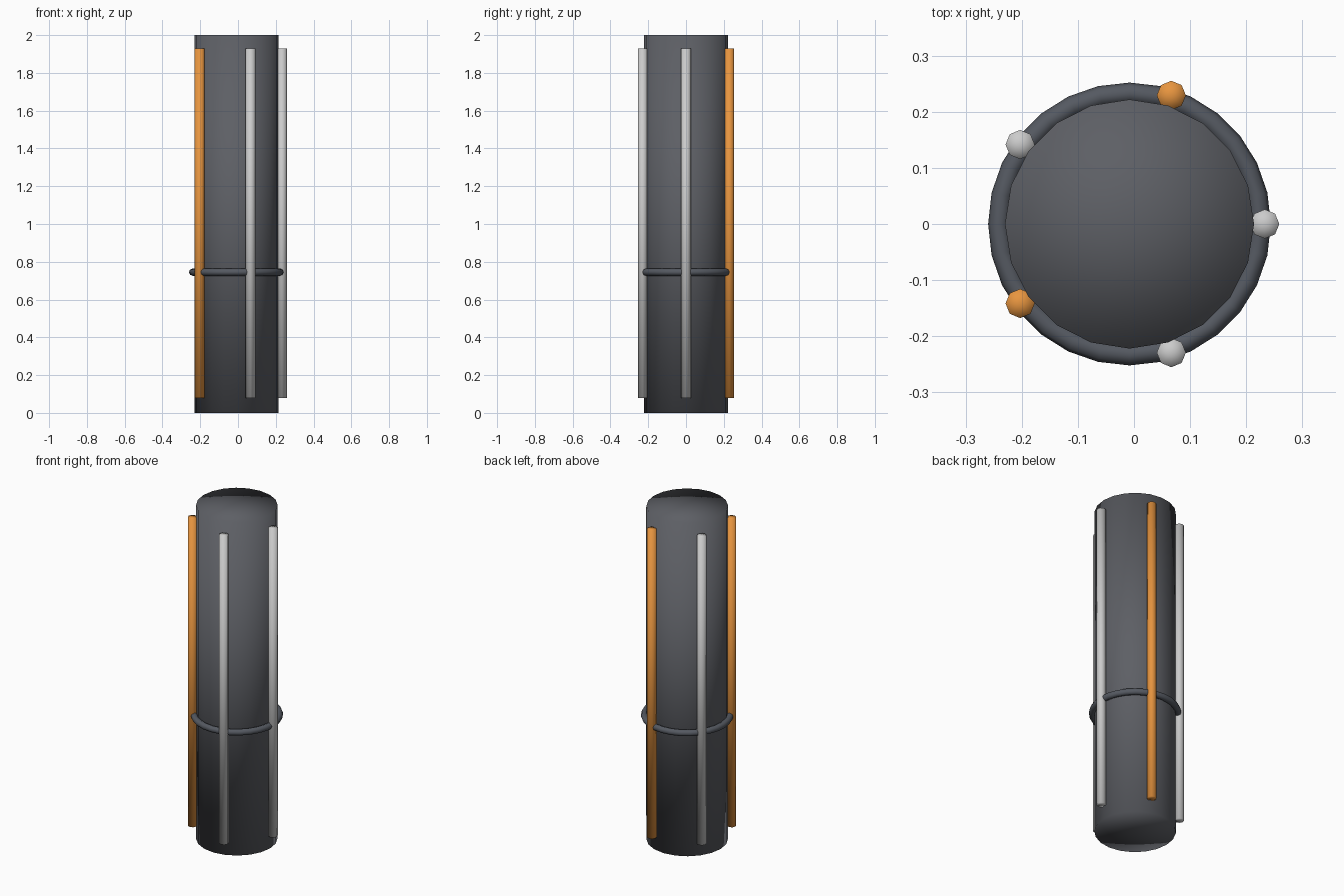
import bpy
from math import cos, sin, radians

if "Cube" in bpy.data.objects:
    bpy.data.objects.remove(bpy.data.objects["Cube"])

CX = -0.008  # axis of the body


def material(name, rgb):
    m = bpy.data.materials.new(name)
    m.diffuse_color = (*rgb, 1)
    m.use_nodes = True
    m.node_tree.nodes["Principled BSDF"].inputs["Base Color"].default_value = m.diffuse_color
    return m


dark = material("dark_grey", (0.11, 0.115, 0.13))
ring_grey = material("ring_grey", (0.09, 0.1, 0.12))
light = material("light_grey", (0.55, 0.56, 0.58))
orange = material("orange", (0.8, 0.3, 0.05))


def finish(name, mat):
    ob = bpy.context.object
    ob.name = name
    ob.data.materials.append(mat)
    bpy.ops.object.shade_smooth()


def cylinder(name, x, y, z0, z1, r, sides, mat):
    bpy.ops.mesh.primitive_cylinder_add(
        vertices=sides, radius=r, depth=z1 - z0, end_fill_type='TRIFAN',
        location=(x, y, (z0 + z1) / 2))
    finish(name, mat)


# Main column
cylinder("body", CX, 0, 0, 2, 0.222, 20, dark)

# Ring around the column
bpy.ops.mesh.primitive_torus_add(
    major_segments=28, minor_segments=8, major_radius=0.233,
    minor_radius=0.019, location=(CX, 0, 0.745))
finish("ring", ring_grey)

# Five rods, alternating light grey and orange
for i in range(5):
    a = radians(72 * i)
    cylinder(f"rod_{i + 1}", CX + 0.241 * cos(a), 0.241 * sin(a),
             0.08, 1.93, 0.026, 8, orange if i % 2 else light)
